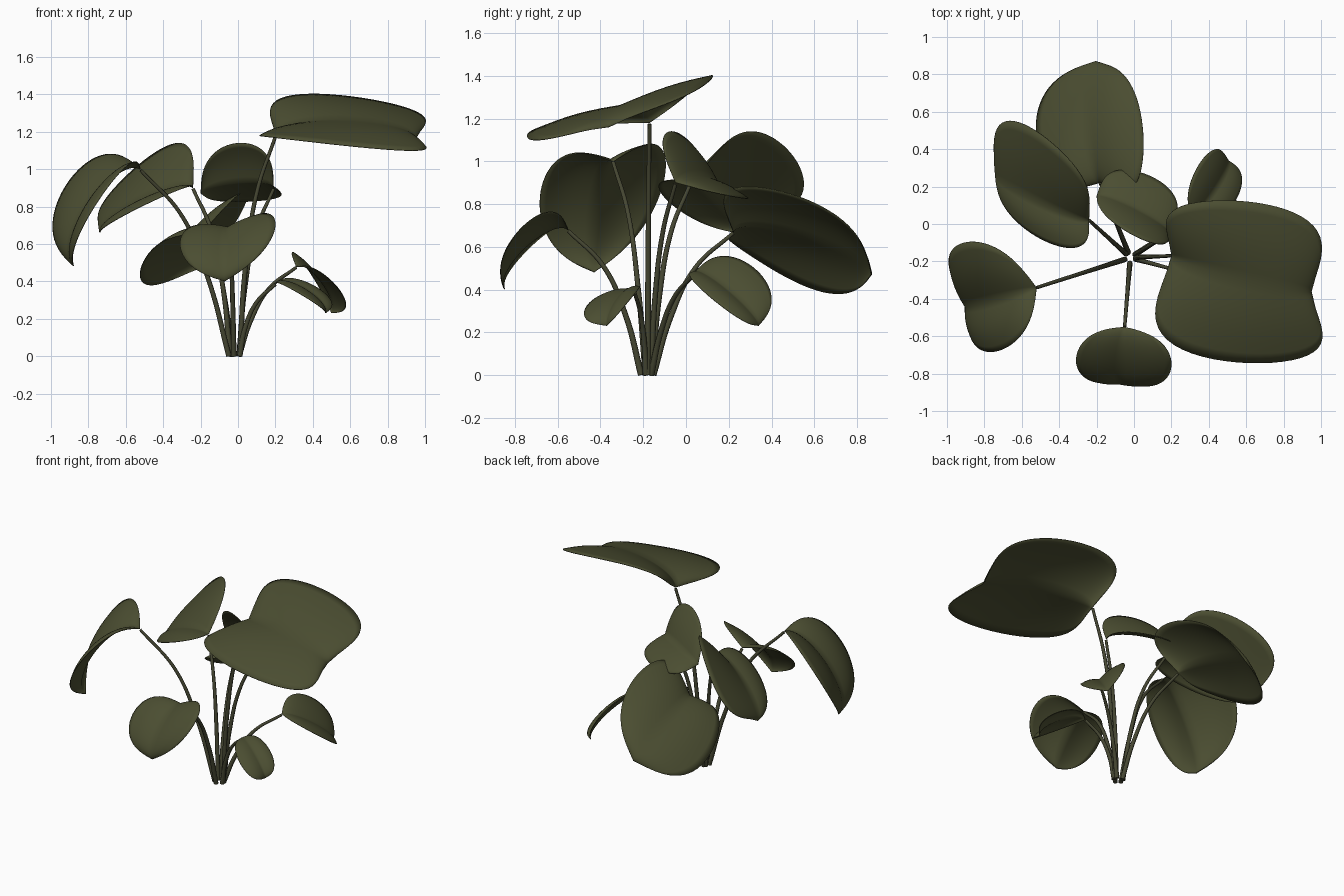
import bpy, bmesh, math
from mathutils import Vector

cube = bpy.data.objects.get("Cube")
if cube:
    bpy.data.objects.remove(cube, do_unlink=True)


def make_material(name, color):
    mat = bpy.data.materials.new(name)
    mat.use_nodes = True
    mat.diffuse_color = color
    mat.node_tree.nodes["Principled BSDF"].inputs["Base Color"].default_value = color
    return mat


leaf_green = make_material("dark olive leaf", (0.07, 0.075, 0.031, 1))
stem_green = make_material("dark olive stem", (0.06, 0.062, 0.032, 1))
ROOT = Vector((-0.02, -0.18, 0))
STRAIGHT = (0, 0, 0)


def leaf_edge(base, tip, widest, skew, turn):
    """Rounded half outline from base to tip; skew shifts both its shoulders."""
    along = (1 - math.cos(turn)) / 2
    across = max(math.sin(turn), 0) ** 0.7
    return (base.lerp(tip, along) + (widest - (base + tip) / 2) * across
            + skew * math.sin(2 * turn))


def make_leaf(name, base, tip, left, right, arch, left_skew, right_skew, rows=32, cols=8):
    """Blade stretched between an arched midrib and two rounded edges."""
    base, tip, left, right = map(Vector, (base, tip, left, right))
    sides = ((left, Vector(left_skew)), (right, Vector(right_skew)))
    normal = (tip - base).cross(left - right).normalized()
    if normal.z < 0:
        normal.negate()
    bm = bmesh.new()
    grid = []
    for r in range(rows + 1):
        turn = math.pi * r / rows
        rib = base.lerp(tip, (1 - math.cos(turn)) / 2) + normal * arch * math.sin(turn)
        row = []
        for c in range(-cols, cols + 1):
            v = abs(c) / cols
            widest, skew = sides[c > 0]
            edge = leaf_edge(base, tip, widest, skew, turn)
            swell = 0.2 * arch * math.sin(math.pi * v) * math.sin(turn)
            row.append(bm.verts.new(rib.lerp(edge, v) + normal * swell))
        grid.append(row)
    for lower, upper in zip(grid, grid[1:]):
        for c in range(2 * cols):
            bm.faces.new((lower[c], lower[c + 1], upper[c + 1], upper[c]))
    bmesh.ops.remove_doubles(bm, verts=bm.verts, dist=0.0005)
    bm.normal_update()
    # the upper side of the blade faces along the leaf normal
    if sum(f.normal.dot(normal) * f.calc_area() for f in bm.faces) < 0:
        bmesh.ops.reverse_faces(bm, faces=bm.faces)
    for f in bm.faces:
        f.smooth = True
    mesh = bpy.data.meshes.new(name)
    bm.to_mesh(mesh)
    bm.free()
    mesh.materials.append(leaf_green)
    obj = bpy.data.objects.new(name, mesh)
    bpy.context.collection.objects.link(obj)
    obj.modifiers.new("thickness", 'SOLIDIFY').thickness = 0.004


def make_stem(name, leaf_base):
    """Tapered stalk that rises steeply, then bows outward to its leaf."""
    end = Vector(leaf_base)
    reach = end - ROOT
    outward = Vector((reach.x, reach.y, 0)).normalized()
    path = [ROOT + outward * 0.03]
    for out, rise in ((0.27, 0.4), (0.56, 0.75)):
        path.append(ROOT + Vector((reach.x * out, reach.y * out, reach.z * rise)))
    path.append(end - Vector((0, 0, 0.006)))
    curve = bpy.data.curves.new(name, 'CURVE')
    curve.dimensions = '3D'
    curve.bevel_depth = 0.015
    curve.bevel_resolution = 2
    curve.use_fill_caps = True
    line = curve.splines.new('BEZIER')
    line.bezier_points.add(len(path) - 1)
    for i, (point, place) in enumerate(zip(line.bezier_points, path)):
        point.co = place
        point.handle_left_type = point.handle_right_type = 'AUTO'
        point.radius = 1 - 0.13 * i
    curve.materials.append(stem_green)
    bpy.context.collection.objects.link(bpy.data.objects.new(name, curve))


def grow(name, base, tip, left, right, arch, left_skew=STRAIGHT, right_skew=STRAIGHT):
    make_leaf(name + "_leaf", base, tip, left, right, arch, left_skew, right_skew)
    make_stem(name + "_stem", base)


# Each leaf: base, tip, widest point of both edges, midrib arch, shoulder shifts
grow("large_top", base=(0.2, -0.17, 1.18), tip=(0.95, -0.36, 1.16),
     left=(0.6, 0.12, 1.39), right=(0.55, -0.74, 1.13), arch=0.1,
     left_skew=(-0.1, -0.02, 0.03), right_skew=(-0.14, -0.02, 0.03))
grow("left_front", base=(-0.52, -0.34, 1), tip=(-0.88, -0.43, 0.48),
     left=(-0.73, -0.68, 0.86), right=(-0.91, -0.1, 0.93), arch=0.13)
grow("left_back", base=(-0.24, 0.02, 0.9), tip=(-0.74, 0.26, 0.66),
     left=(-0.48, -0.09, 0.82), right=(-0.5, 0.48, 1.05), arch=0.07,
     right_skew=(0.03, -0.05, 0.06))
grow("back", base=(-0.18, 0.22, 0.67), tip=(-0.2, 0.87, 0.47),
     left=(-0.52, 0.45, 0.47), right=(0.05, 0.45, 0.86), arch=0.1,
     left_skew=(0.02, 0, 0.04), right_skew=(0, -0.03, 0))
grow("centre", base=(0.19, -0.05, 0.9), tip=(-0.2, 0.15, 0.87),
     left=(0, -0.06, 1.14), right=(0.08, 0.26, 0.83), arch=0.06,
     right_skew=(0.02, 0, 0))
grow("front", base=(-0.05, -0.55, 0.68), tip=(-0.07, -0.85, 0.4),
     left=(-0.31, -0.72, 0.61), right=(0.2, -0.76, 0.7), arch=0.08)
grow("small_back", base=(0.31, 0.04, 0.48), tip=(0.5, 0.34, 0.23),
     left=(0.35, 0.32, 0.5), right=(0.54, 0.12, 0.36), arch=0.06)
grow("small_front", base=(0.2, -0.24, 0.39), tip=(0.47, -0.37, 0.23),
     left=(0.34, -0.46, 0.33), right=(0.42, -0.25, 0.37), arch=0.06)
